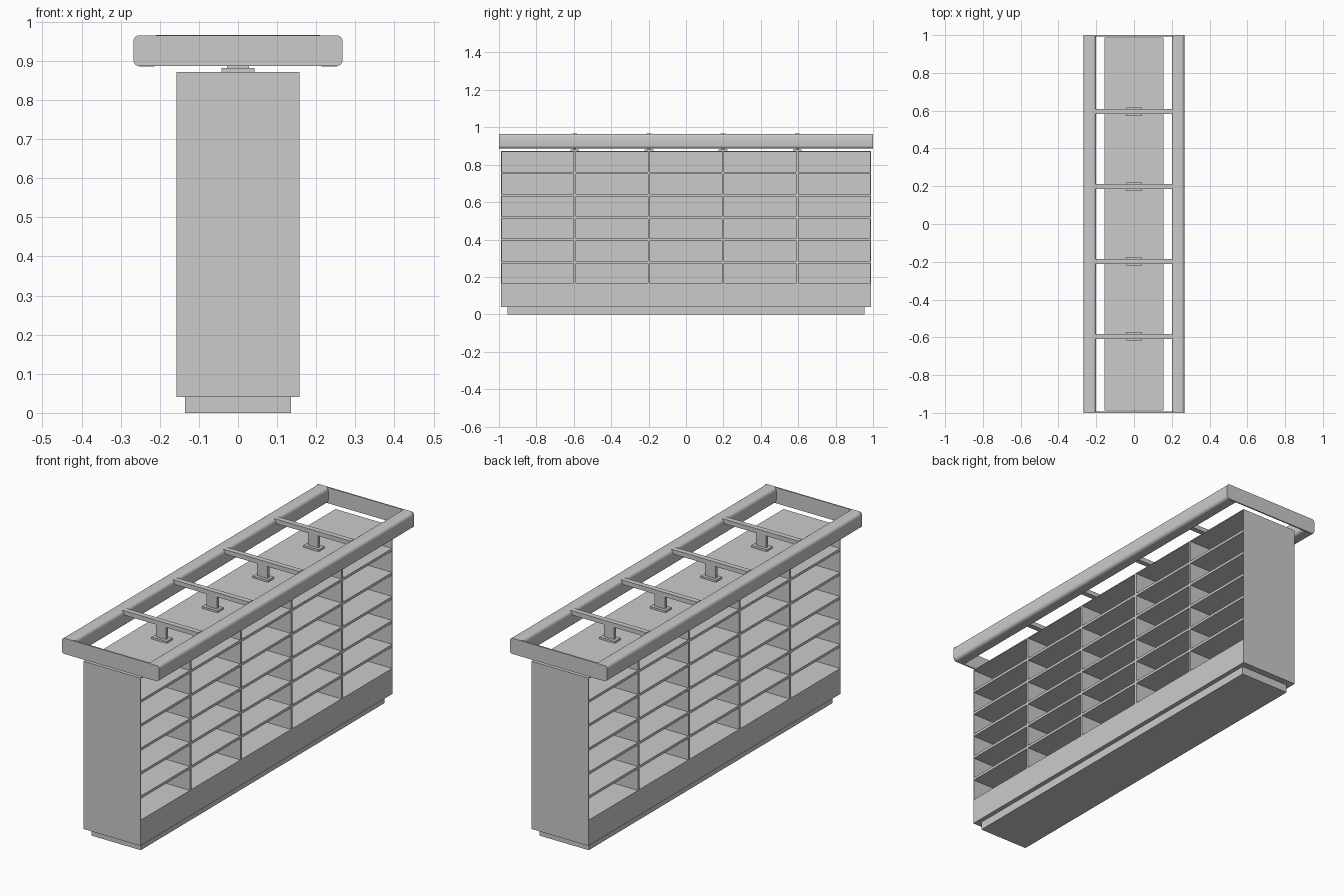
import bpy, bmesh, math

if "Cube" in bpy.data.objects:
    bpy.data.objects.remove(bpy.data.objects["Cube"])

def box(name, x0, x1, y0, y1, z0, z1):
    bm = bmesh.new()
    bmesh.ops.create_cube(bm, size=1)
    for v in bm.verts:
        v.co = ((x0 + x1) / 2 + v.co.x * (x1 - x0),
                (y0 + y1) / 2 + v.co.y * (y1 - y0),
                (z0 + z1) / 2 + v.co.z * (z1 - z0))
    me = bpy.data.meshes.new(name)
    bm.to_mesh(me)
    bm.free()
    ob = bpy.data.objects.new(name, me)
    bpy.context.collection.objects.link(ob)
    return ob

def rounded_prism(name, x0, x1, z0, z1, r, y0, y1, seg=6):
    """Rounded rectangle in XZ, extruded along Y."""
    bm = bmesh.new()
    verts = []
    corners = [(x1 - r, z1 - r), (x0 + r, z1 - r), (x0 + r, z0 + r), (x1 - r, z0 + r)]
    for k, (cx, cz) in enumerate(corners):
        for i in range(seg + 1):
            a = math.pi / 2 * (k + i / seg)
            verts.append(bm.verts.new((cx + r * math.cos(a), y0, cz + r * math.sin(a))))
    face = bm.faces.new(verts)
    ext = bmesh.ops.extrude_face_region(bm, geom=[face])
    for v in ext["geom"]:
        if isinstance(v, bmesh.types.BMVert):
            v.co.y = y1
    bmesh.ops.recalc_face_normals(bm, faces=bm.faces)
    me = bpy.data.meshes.new(name)
    bm.to_mesh(me)
    bm.free()
    ob = bpy.data.objects.new(name, me)
    bpy.context.collection.objects.link(ob)
    bpy.ops.object.select_all(action='DESELECT')
    ob.select_set(True)
    bpy.context.view_layer.objects.active = ob
    bpy.ops.object.shade_smooth_by_angle(angle=math.radians(35))
    return ob

W, L = 0.157, 0.988          # cabinet half width and half length
BASE, TOP = 0.167, 0.872     # bottom of the cells, cabinet top
END, T = 0.004, 0.013        # end panel and shelf thickness
BACK = 0.02                  # half thickness of the central back panel
BARS = (-0.594, -0.198, 0.198, 0.594)

# Plinth and solid base
box("plinth", -0.135, 0.135, -0.955, 0.955, 0, 0.04)
box("base", -W, W, -L, L, 0.04, BASE)

# Cabinet shell with a central back panel shared by both sides
box("cabinet_top", -W, W, -L, L, TOP - END, TOP)
box("back_panel", -BACK, BACK, -L + END, L - END, BASE, TOP - END)
for s, n in ((-1, "front"), (1, "rear")):
    ys = sorted((s * L, s * (L - END)))
    box(n + "_end_panel", -W, W, *ys, BASE, TOP - END)

# Dividers and shelves on both sides of the back panel
pitch = (TOP - END + T - BASE) / 6
for s, n in ((-1, "left"), (1, "right")):
    xs = sorted((s * BACK, s * W))
    for i, y in enumerate(BARS):
        box(f"{n}_divider_{i}", *xs, y - T / 2, y + T / 2, BASE, TOP - END)
    for i in range(1, 6):
        z = BASE + i * pitch
        box(f"{n}_shelf_{i}", *xs, -L + END, L - END, z - T, z)

# Rounded side rails
for s, n in ((-1, "left"), (1, "right")):
    xs = sorted((s * 0.2, s * 0.267))
    rounded_prism(n + "_rail", *xs, 0.886, 0.965, 0.017, -0.994, 0.994)

# Thin end plates closing the rail frame
for s, n in ((-1, "front"), (1, "rear")):
    ys = sorted((s * 0.993, s * 1.0))
    rounded_prism(n + "_rail_plate", -0.267, 0.267, 0.887, 0.965, 0.014, *ys)

# Cross bars on posts with foot plates
for i, y in enumerate((-0.595, -0.198, 0.198, 0.595)):
    box(f"post_foot_{i}", -0.042, 0.042, y - 0.023, y + 0.023, TOP, 0.882)
    box(f"post_{i}", -0.028, 0.028, y - 0.008, y + 0.008, 0.882, 0.945)
    box(f"cross_bar_{i}", -0.21, 0.21, y - 0.013, y + 0.013, 0.944, 0.966)
